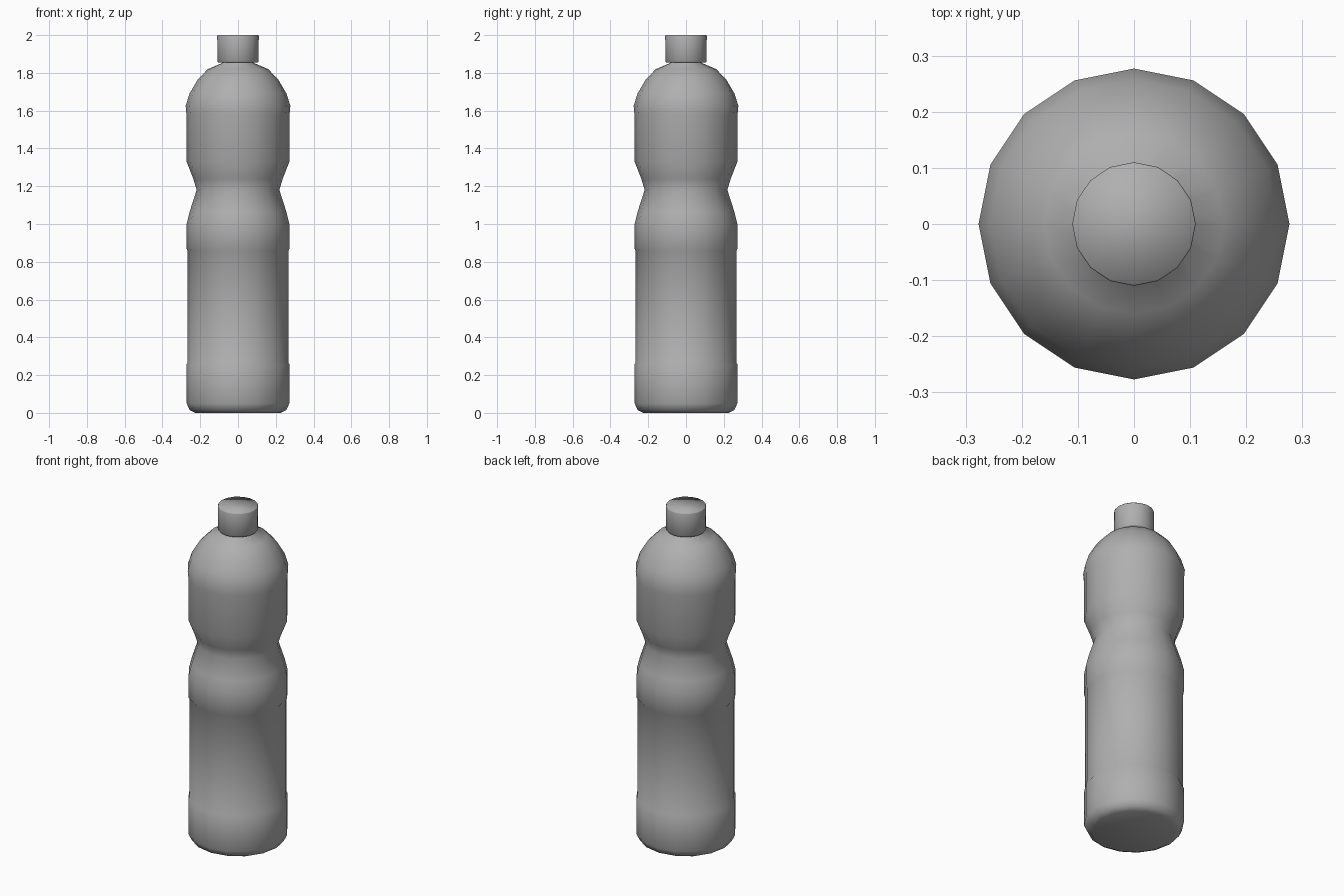
import bpy, bmesh, math

if "Cube" in bpy.data.objects:
    bpy.data.objects.remove(bpy.data.objects["Cube"])

SIDES = 16

# Dark grey plastic shared by both parts
plastic = bpy.data.materials.new("dark_grey_plastic")
plastic.diffuse_color = (0.43, 0.43, 0.43, 1.0)
plastic.use_nodes = True
plastic.node_tree.nodes["Principled BSDF"].inputs["Base Color"].default_value = plastic.diffuse_color


def lathe(name, profile):
    """Revolve (radius, z) points around z, close both ends, shade smooth."""
    bm = bmesh.new()
    rings = []
    for r, z in profile:
        rings.append([bm.verts.new((r * math.cos(math.tau * i / SIDES),
                                    r * math.sin(math.tau * i / SIDES), z))
                      for i in range(SIDES)])
    for low, high in zip(rings, rings[1:]):
        for i in range(SIDES):
            j = (i + 1) % SIDES
            bm.faces.new((low[i], low[j], high[j], high[i]))
    bm.faces.new(rings[0][::-1])
    bm.faces.new(rings[-1])
    for face in bm.faces:
        face.smooth = True
    mesh = bpy.data.meshes.new(name)
    bm.to_mesh(mesh)
    bm.free()
    mesh.materials.append(plastic)
    obj = bpy.data.objects.new(name, mesh)
    bpy.context.collection.objects.link(obj)
    return obj


# Bottle: rounded foot, recessed label band, pinched grip and domed shoulder
lathe("bottle_body", [
    (0.225, 0.0), (0.255, 0.015), (0.272, 0.05), (0.273, 0.255),
    (0.267, 0.265), (0.267, 0.86), (0.273, 0.87), (0.272, 1.0),
    (0.256, 1.065), (0.219, 1.18), (0.237, 1.24), (0.272, 1.33),
    (0.273, 1.58), (0.277, 1.625), (0.257, 1.69), (0.213, 1.765),
    (0.16, 1.82), (0.085, 1.852), (0.08, 1.87),
])

# Screw cap, with tight rim loops that soften its edges
lathe("cap", [(0.106, 1.856), (0.109, 1.86), (0.110, 1.995), (0.108, 2.0)])
